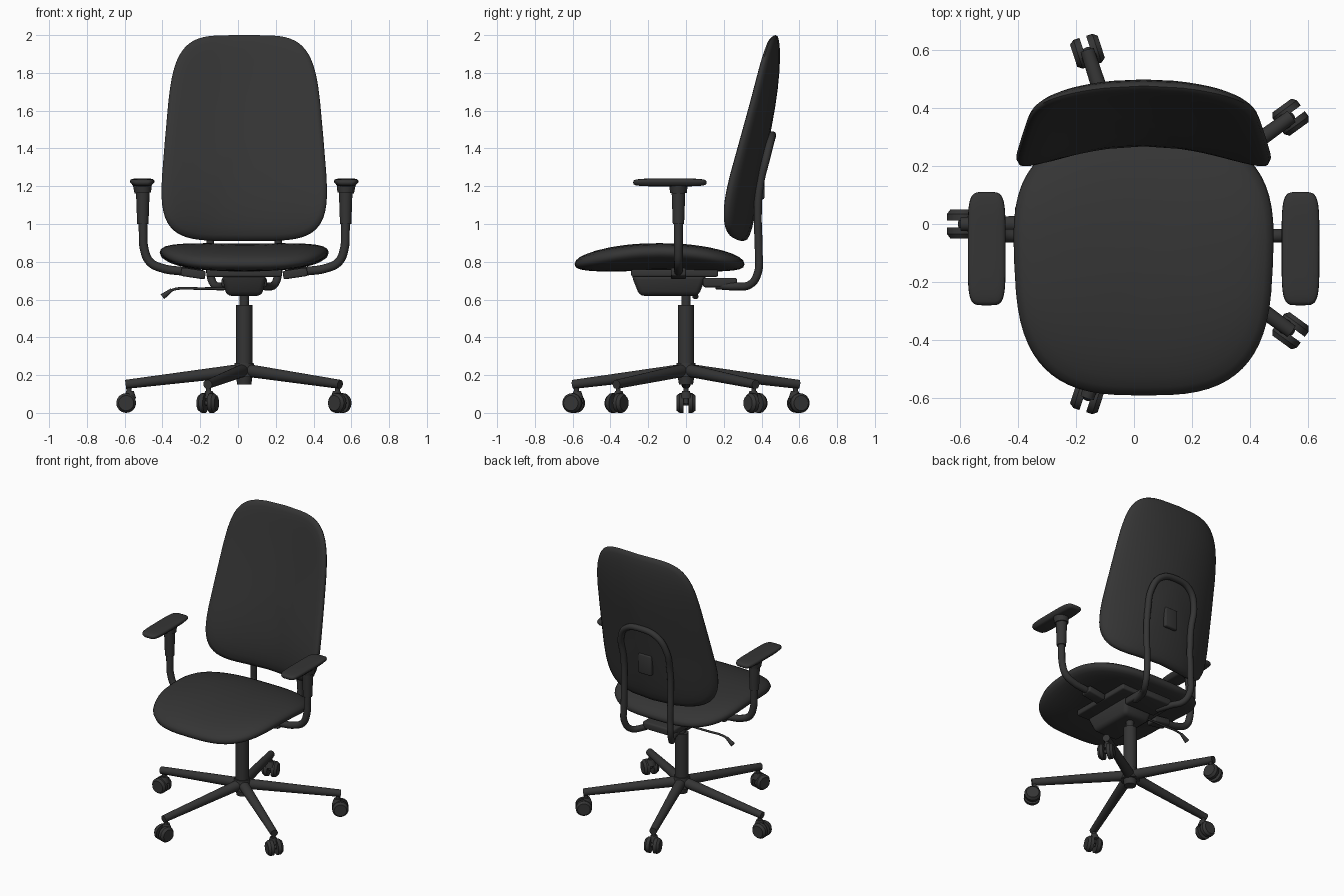
import bpy, bmesh, math
from mathutils import Vector, Matrix

cube = bpy.data.objects.get("Cube")
if cube:
    bpy.data.objects.remove(cube, do_unlink=True)

CX = 0.033  # the chair's own centre line
COLOUR = (0.035, 0.035, 0.035, 1)
dark = bpy.data.materials.new("charcoal")
dark.use_nodes = True
dark.diffuse_color = COLOUR
dark.node_tree.nodes["Principled BSDF"].inputs["Base Color"].default_value = COLOUR


def finish(obj, angle=40):
    obj.data.materials.clear()
    obj.data.materials.append(dark)
    bpy.ops.object.select_all(action="DESELECT")
    obj.select_set(True)
    bpy.context.view_layer.objects.active = obj
    bpy.ops.object.shade_smooth_by_angle(angle=math.radians(angle))
    return obj


def from_bmesh(name, bm, angle=40):
    bmesh.ops.recalc_face_normals(bm, faces=bm.faces)
    mesh = bpy.data.meshes.new(name)
    bm.to_mesh(mesh)
    bm.free()
    obj = bpy.data.objects.new(name, mesh)
    bpy.context.collection.objects.link(obj)
    return finish(obj, angle)


def power(x, e):
    return math.copysign(abs(x) ** e, x)


def cushion(name, corner, edge, place, sides=64, rings=16):
    """Pillow with a rounded-square outline; place(u, v, d) maps it into space."""
    bm = bmesh.new()
    loops = []
    for k in range(1, rings):
        t = math.pi * (k / rings - 0.5)
        s, d = max(math.cos(t), 0) ** (2 / edge), power(math.sin(t), 2 / edge)
        loop = []
        for i in range(sides):
            a = math.tau * i / sides
            u, v = power(math.cos(a), 2 / corner), power(math.sin(a), 2 / corner)
            loop.append(bm.verts.new(place(u * s, v * s, d)))
        loops.append(loop)
    for lo, hi in zip(loops, loops[1:]):
        for i in range(sides):
            j = (i + 1) % sides
            bm.faces.new((lo[i], lo[j], hi[j], hi[i]))
    for loop, d in ((loops[0], -1), (loops[-1], 1)):
        pole = bm.verts.new(place(0, 0, d))
        for i in range(sides):
            bm.faces.new((loop[i], loop[(i + 1) % sides], pole))
    return from_bmesh(name, bm, 60)


def rod(name, start, end, r1, r2=None, sides=24):
    start, end = Vector(start), Vector(end)
    axis = end - start
    turn = axis.to_track_quat("Z", "Y").to_matrix().to_4x4()
    bm = bmesh.new()
    bmesh.ops.create_cone(bm, cap_ends=True, segments=sides, radius1=r1,
                          radius2=r1 if r2 is None else r2, depth=axis.length,
                          matrix=Matrix.Translation((start + end) / 2) @ turn)
    return from_bmesh(name, bm)


def block(name, centre, size, bevel=0.01, taper=1.0, tilt=0.0):
    """Bevelled box whose underside is scaled by taper."""
    bm = bmesh.new()
    bmesh.ops.create_cube(bm, size=1)
    for v in bm.verts:
        k = taper if v.co.z < 0 else 1
        v.co = Vector((v.co.x * size[0] * k, v.co.y * size[1] * k, v.co.z * size[2]))
    bmesh.ops.bevel(bm, geom=bm.edges[:], offset=bevel, segments=3, affect="EDGES", profile=0.5)
    bm.transform(Matrix.Translation(centre) @ Matrix.Rotation(tilt, 4, "Y"))
    return from_bmesh(name, bm)


def tube(name, points, radius):
    curve = bpy.data.curves.new(name, "CURVE")
    curve.dimensions = "3D"
    curve.bevel_depth = radius
    curve.bevel_resolution = 4
    curve.resolution_u = 8
    curve.use_fill_caps = True
    spline = curve.splines.new("BEZIER")
    spline.bezier_points.add(len(points) - 1)
    for p, co in zip(spline.bezier_points, points):
        p.co = co
        p.handle_left_type = p.handle_right_type = "AUTO"
    obj = bpy.data.objects.new(name, curve)
    bpy.context.collection.objects.link(obj)
    bpy.ops.object.select_all(action="DESELECT")
    obj.select_set(True)
    bpy.context.view_layer.objects.active = obj
    bpy.ops.object.convert(target="MESH")
    return finish(bpy.context.object)


# Upholstery: backrest wraps forward at its sides, seat droops at its front and rear
def back_shape(u, v, d):
    x = u * (0.419 - 0.047 * v)
    y = 0.39 + 0.115 * v - 0.03 * v ** 3 - (0.5 - 0.1 * v) * x * x
    return (CX + x, y + d * (0.053 - 0.013 * v), 1.455 + 0.545 * v)


def seat_shape(u, v, d):
    x = u * (0.445 + 0.02 * v)
    z = 0.822 - 0.035 * v * v + 0.03 * u * u * (1 - v * v)
    return (CX + x, -0.14 + 0.45 * v, z + d * (0.075 if d > 0 else 0.07))


cushion("backrest", 4.5, 2.6, back_shape)
cushion("seat", 3, 2.4, seat_shape)

# Seat mechanism and height lever
block("seat_plate", (CX, -0.06, 0.74), (0.4, 0.46, 0.04))
block("mechanism_housing", (CX, -0.09, 0.675), (0.24, 0.4, 0.11), 0.025, 0.78)
block("rear_bracket", (CX, 0.18, 0.69), (0.24, 0.18, 0.05), 0.012)
tube("lever", [(CX - 0.08, 0.05, 0.658), (-0.2, 0.05, 0.658),
               (-0.33, 0.05, 0.656), (-0.36, 0.05, 0.645)], 0.007)
rod("lever_paddle", (-0.35, 0.05, 0.652), (-0.4, 0.05, 0.615), 0.009, 0.016)

# Bent tube loop carrying the backrest
half_loop = [(0.09, 0.16, 0.675), (0.12, 0.27, 0.67), (0.16, 0.34, 0.68), (0.18, 0.38, 0.74),
             (0.18, 0.385, 0.85), (0.18, 0.38, 1.05), (0.18, 0.39, 1.2),
             (0.175, 0.425, 1.35), (0.12, 0.448, 1.44)]
loop = ([(CX + x, y, z) for x, y, z in half_loop] + [(CX, 0.457, 1.47)]
        + [(CX - x, y, z) for x, y, z in reversed(half_loop)])
tube("back_support_loop", loop, 0.021)
block("back_mount", (CX, 0.4, 1.2), (0.1, 0.03, 0.14))

# Armrests
for label, m in (("left", 1), ("right", -1)):
    def pad_shape(u, v, d, m=m):
        k = 0.065 if d > -0.3 else 0.055
        return (CX + m * 0.54 + u * k, -0.085 + 0.195 * v, 1.22 + 0.021 * d)

    def at(x, z, m=m):
        return (CX + m * x, -0.04, z)

    cushion(label + "_arm_pad", 5, 4, pad_shape, 48, 12)
    rod(label + "_arm_sleeve", at(0.537, 1.0), at(0.537, 1.17), 0.03, 0.036)
    rod(label + "_arm_collar", at(0.537, 1.165), at(0.54, 1.21), 0.044, 0.05)
    tube(label + "_arm_tube", [at(0.537, 1.02), at(0.535, 0.95), at(0.53, 0.87),
                               at(0.50, 0.80), at(0.43, 0.765), at(0.33, 0.75),
                               at(0.22, 0.733)], 0.023)
    block(label + "_arm_clamp", at(0.27, 0.738), (0.13, 0.08, 0.045), 0.01, 1, -m * 0.15)

# Gas lift and hub
rod("lift_sleeve", (CX, 0, 0.2), (CX, 0, 0.57), 0.043)
rod("lift_piston", (CX, 0, 0.56), (CX, 0, 0.66), 0.025)
rod("hub", (CX, 0, 0.19), (CX, 0, 0.265), 0.06, 0.05)
rod("hub_cap", (CX, 0, 0.15), (CX, 0, 0.2), 0.037, 0.045)

# Five-star base, one leg and twin-wheel caster per arm
for i in range(5):
    a = math.radians(36 + 72 * i)
    out, side = Vector((math.cos(a), math.sin(a), 0)), Vector((-math.sin(a), math.cos(a), 0))

    def spot(r, s, z):
        return Vector((CX, 0, z)) + out * r + side * s

    n = str(i + 1)
    rod("base_leg_" + n, spot(0.02, 0, 0.225), spot(0.628, 0, 0.151), 0.034, 0.024)
    rod("caster_stem_" + n, spot(0.61, 0, 0.05), spot(0.61, 0, 0.15), 0.013)
    rod("caster_hood_" + n, spot(0.605, 0, 0.075), spot(0.605, 0, 0.115), 0.034, 0.02)
    rod("caster_axle_" + n, spot(0.625, -0.03, 0.052), spot(0.625, 0.03, 0.052), 0.012)
    for k, s in enumerate((-1, 1)):
        rod(f"caster_wheel_{n}_{k + 1}", spot(0.625, s * 0.012, 0.052),
            spot(0.625, s * 0.034, 0.052), 0.052)
        rod(f"caster_rim_{n}_{k + 1}", spot(0.625, s * 0.034, 0.052),
            spot(0.625, s * 0.05, 0.052), 0.052, 0.04)
